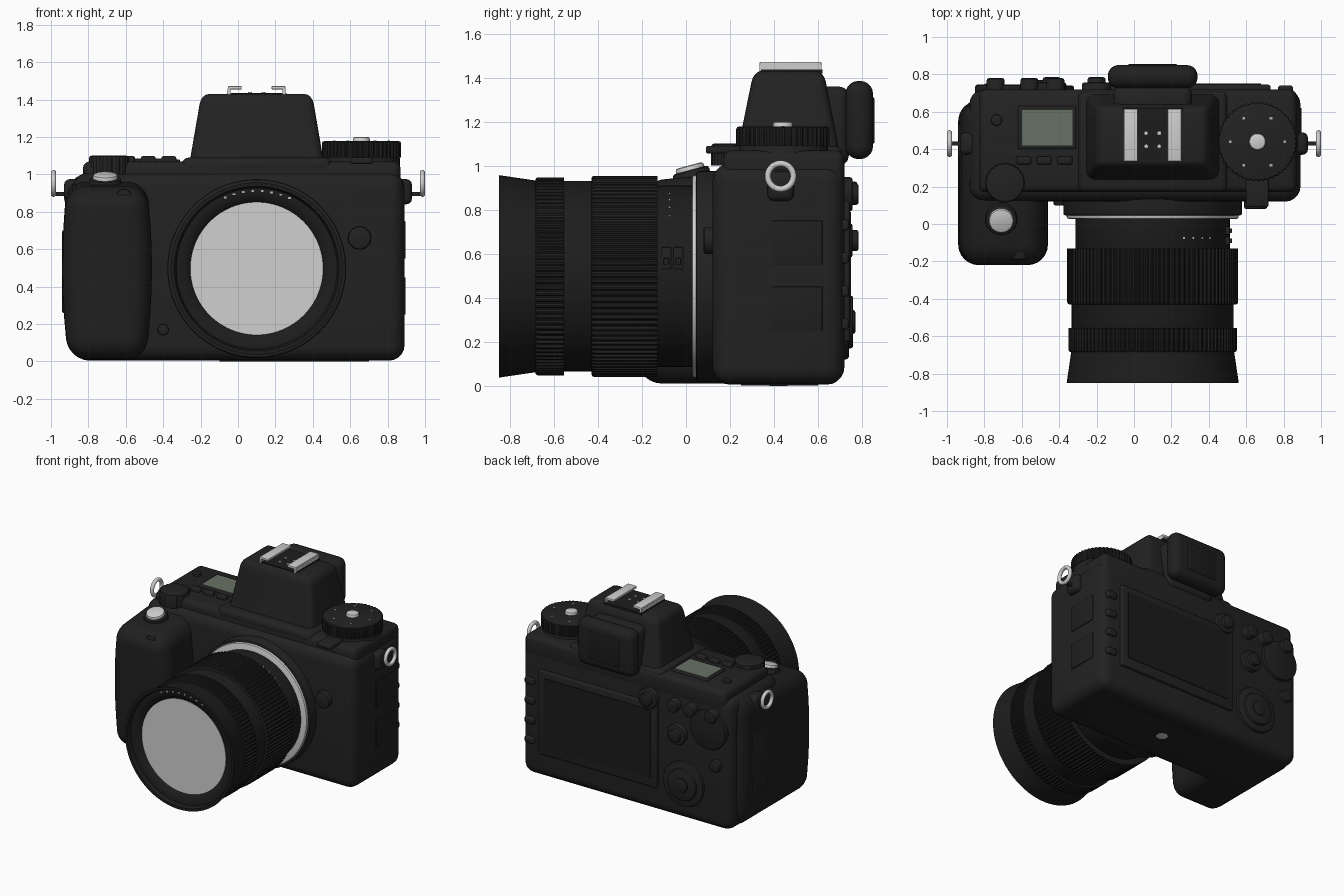
import bpy, bmesh
from math import sin, cos, pi, radians
from mathutils import Matrix, Vector

old = bpy.data.objects.get("Cube")
if old:
    bpy.data.objects.remove(old, do_unlink=True)


def material(name, red, green, blue):
    mat = bpy.data.materials.new(name)
    mat.use_nodes = True
    mat.diffuse_color = (red, green, blue, 1)
    shader = mat.node_tree.nodes["Principled BSDF"]
    shader.inputs["Base Color"].default_value = (red, green, blue, 1)
    shader.inputs["Roughness"].default_value = .6
    return mat


def grey(name, level):
    return material(name, level, level, level)


BODY = grey("body_black", .016)
RUBBER = grey("rubber_black", .014)
BARREL = grey("barrel_black", .012)
SCREEN = grey("screen_black", .011)
SILVER = grey("silver", .62)
GLASS = grey("front_glass_grey", .63)
MARK = grey("mark_grey", .45)
PANEL = material("panel_green_grey", .14, .17, .13)


def finish(name, bm, mat):
    bmesh.ops.recalc_face_normals(bm, faces=bm.faces)
    mesh = bpy.data.meshes.new(name)
    bm.to_mesh(mesh)
    bm.free()
    mesh.materials.append(mat)
    mesh.shade_smooth()
    mesh.set_sharp_from_angle(angle=radians(35))
    part = bpy.data.objects.new(name, mesh)
    bpy.context.collection.objects.link(part)
    return part


def box(name, x, y, z, mat=BODY, bevel=0, segments=3, reshape=None):
    # Box between the given limits; reshape bends its vertices
    bm = bmesh.new()
    bmesh.ops.create_cube(bm, size=1)
    for vert in bm.verts:
        vert.co = [(low + high) / 2 + c * (high - low) for (low, high), c in zip((x, y, z), vert.co)]
    if bevel:
        bmesh.ops.bevel(bm, geom=bm.edges[:], offset=bevel, segments=segments,
                        profile=.5, affect='EDGES', clamp_overlap=True)
    if reshape:
        for step in range(1, 8):
            height = z[0] + (z[1] - z[0]) * step / 8
            bmesh.ops.bisect_plane(bm, geom=bm.verts[:] + bm.edges[:] + bm.faces[:],
                                   plane_co=(0, 0, height), plane_no=(0, 0, 1))
        for vert in bm.verts:
            reshape(vert.co)
    return finish(name, bm, mat)


def lathe(name, axis, center, profile, mat=BODY, sides=48, rib=0):
    # profile holds (position along axis, radius); rib is the depth of edge grooves
    bm = bmesh.new()
    rows = []
    for along, radius in profile:
        row = []
        for i in range(sides):
            r = radius - rib * (i % 4 > 1)
            u = center[0] + r * cos(2 * pi * i / sides)
            v = center[1] + r * sin(2 * pi * i / sides)
            row.append(bm.verts.new({'x': (along, u, v), 'y': (u, along, v), 'z': (u, v, along)}[axis]))
        rows.append(row)
    for a, b in zip(rows, rows[1:]):
        for i in range(sides):
            bm.faces.new((a[i - 1], a[i], b[i], b[i - 1]))
    bm.faces.new(rows[0])
    bm.faces.new(rows[-1])
    return finish(name, bm, mat)


def disc(name, axis, center, base, top, radius, mat=BODY, sides=48, rib=0):
    # Cylinder with a softened rim at its top end
    soft = min(radius / 4, .012)
    drop = soft if top > base else -soft
    profile = [(base, radius), (top - drop, radius),
               (top - drop * .3, radius - soft * .3), (top, radius - soft)]
    return lathe(name, axis, center, profile, mat, sides, rib)


def around(center, radius, degrees):
    return center[0] + radius * cos(radians(degrees)), center[1] + radius * sin(radians(degrees))


def span(middle, half):
    return middle - half, middle + half


# Body shell and top deck
box("body", x=(-.88, .89), y=(.12, .72), z=(.005, 1.01), bevel=.08, segments=5)
box("top_deck", x=(-.83, .87), y=(.17, .72), z=(.9, 1.07), bevel=.04)
box("base_plate", x=(-.1, .7), y=(.25, .6), z=(0, .02))
LENS = (.1, .497)
disc("tripod_socket", 'z', (LENS[0], .42), base=.01, top=-.001, radius=.05, mat=SILVER)


# Viewfinder hump narrows upwards
def taper(co):
    rise = (co.z - 1) / .43
    co.x = LENS[0] + (co.x - LENS[0]) * (1 - .2 * rise)
    co.y = .47 + (co.y - .47) * (1 - .35 * rise)


box("viewfinder_hump", x=span(LENS[0], .37), y=(.22, .71), z=(.98, 1.43),
    bevel=.05, segments=4, reshape=taper)
box("hump_foot", x=span(LENS[0], .4), y=(.17, .71), z=(1, 1.09), bevel=.035)


# Hand grip bulges at mid height and slopes down to the front
def grip_shape(co):
    middle = -.7
    co.x = middle + (co.x - middle) * (1 - .6 * (co.z - .5) ** 2)
    co.z += .8 * min(co.y, .2) * max(0, co.z - .7)


box("hand_grip", x=(-.94, -.46), y=(-.22, .66), z=(.01, .96), mat=RUBBER,
    bevel=.11, segments=6, reshape=grip_shape)
box("card_door", x=(-.94, -.9), y=(.36, .53), z=(.26, .7), bevel=.006)
disc("grip_button", 'y', (-.61, .88), base=-.08, top=-.19, radius=.042)

# Shutter button, tilted towards the front
tilt = Matrix.Translation((-.71, .02, .98)) @ Matrix.Rotation(radians(15), 4, 'X')
collar = disc("shutter_collar", 'z', (0, 0), base=-.06, top=0, radius=.085)
shutter = disc("shutter_button", 'z', (0, 0), base=-.01, top=.022, radius=.066, mat=SILVER)
for part in (collar, shutter):
    part.data.transform(tilt)

# Right deck controls
disc("front_wheel", 'z', (-.69, .22), base=1, top=1.1, radius=.106, sides=120, rib=.004)
disc("deck_button", 'z', (-.735, .555), base=1, top=1.085, radius=.03)
box("top_panel_frame", x=(-.62, -.31), y=(.4, .63), z=(1, 1.08), bevel=.008)
box("top_panel", x=(-.6, -.33), y=(.42, .61), z=(1.075, 1.084), mat=PANEL)
for i in range(3):
    box("top_button", x=span(-.59 + .11 * i, .04), y=span(.34, .022), z=(1, 1.098), bevel=.012)

# Mode dial
DIAL = (.66, .44)
disc("dial_base", 'z', DIAL, base=1, top=1.1, radius=.205)
disc("mode_dial", 'z', DIAL, base=1.09, top=1.178, radius=.212, sides=192, rib=.006)
disc("dial_lock", 'z', DIAL, base=1.1, top=1.2, radius=.045, mat=SILVER)
for degrees in range(0, 360, 60):
    u, v = around(DIAL, .145, degrees)
    box("dial_mark", x=span(u, .007), y=span(v, .007), z=(1.175, 1.181), mat=MARK)
box("front_tab", x=span(DIAL[0], .06), y=(.09, .25), z=(1.055, 1.09), bevel=.012)

# Accessory shoe
box("shoe_floor", x=span(LENS[0], .16), y=(.34, .62), z=(1.42, 1.436), mat=BARREL)
for side in (-1, 1):
    rail = LENS[0] + side * .117
    box("shoe_rail", x=span(rail, .037), y=(.335, .615), z=(1.455, 1.472), mat=SILVER, bevel=.004)
    box("shoe_wall", x=span(rail + side * .03, .008), y=(.335, .615), z=(1.42, 1.46), mat=SILVER)
for degrees in range(45, 360, 90):
    disc("shoe_contact", 'z', around((LENS[0], .45), .05, degrees), base=1.43, top=1.441,
         radius=.011, mat=SILVER, sides=12)

# Eyepiece
box("eyepiece_mount", x=span(LENS[0], .21), y=(.58, .74), z=(1, 1.36), bevel=.045)
box("eyecup", x=span(LENS[0], .24), y=(.725, .85), z=(1.03, 1.385), mat=RUBBER, bevel=.058, segments=5)
box("eyepiece_window", x=span(LENS[0], .13), y=(.84, .856), z=(1.1, 1.31), mat=SCREEN, bevel=.006)

# Strap lugs and rings on both sides
for side in (-1, 1):
    box("strap_lug", x=span(side * .88, .05), y=span(.43, .06), z=(.84, .975), bevel=.03)
    box("strap_pin", x=span(side * .94, .045), y=span(.43, .01), z=span(.895, .01))
    bpy.ops.mesh.primitive_torus_add(location=(side * .986, .43, .952), rotation=(0, pi / 2, 0),
                                     major_radius=.058, minor_radius=.014)
    strap_ring = bpy.context.object
    strap_ring.name = "strap_ring"
    strap_ring.data.materials.append(SILVER)
    strap_ring.data.shade_smooth()

# Socket doors on the left side
for middle in (.35, .65):
    box("socket_door", x=(.87, .896), y=(.39, .62), z=span(middle, .1), mat=RUBBER, bevel=.004)

# Rear monitor and its button column
box("monitor_frame", x=(-.27, .73), y=(.69, .745), z=(.2, .84), bevel=.012)
box("monitor_screen", x=(-.22, .68), y=(.74, .75), z=(.27, .79), mat=SCREEN)
for i in range(4):
    box("rear_left_button", x=span(.81, .04), y=(.68, .74), z=span(.28 + .15 * i, .025), bevel=.012)

# Rear thumb rest, control pad and buttons
disc("thumb_rest", 'y', (-.7, .76), base=.62, top=.745, radius=.15, mat=RUBBER)
PAD = (-.49, .29)
for name, radius, top in (("control_pad", .17, .74), ("control_ring", .12, .76), ("control_center", .055, .77)):
    disc(name, 'y', PAD, base=.66, top=top, radius=radius)
for x in (-.42, -.56, -.74):
    disc("rear_top_button", 'y', (x, .88), base=.66, top=.78, radius=.048)
for name, place in (("mode_switch", (-.2, .87)), ("joystick", (-.44, .66))):
    disc(name + "_base", 'y', place, base=.66, top=.757, radius=.078)
    disc(name, 'y', place, base=.66, top=.785, radius=.048)
disc("rear_low_button", 'y', (-.76, .5), base=.66, top=.75, radius=.045)

# Front controls and lens mount
disc("lens_release", 'y', (.65, .66), base=.15, top=.08, radius=.062)
disc("front_button", 'y', (-.4, .17), base=.15, top=.1, radius=.03)
disc("mount_flange", 'y', LENS, base=.16, top=.045, radius=.478, sides=96)
disc("mount_ring", 'y', LENS, base=.06, top=.027, radius=.46, mat=SILVER, sides=96)

# Lens barrel bands, from the mount forward
disc("rear_barrel", 'y', LENS, base=.04, top=-.15, radius=.412, mat=BARREL, sides=96)
disc("middle_barrel", 'y', LENS, base=-.14, top=-.7, radius=.433, mat=BARREL, sides=96)
for name, back, front, radius in (("zoom_ring", -.13, -.43, .457), ("focus_ring", -.555, -.685, .45)):
    disc(name, 'y', LENS, base=back, top=front, radius=radius, mat=RUBBER, sides=400, rib=.008)

# Flared front barrel with a stepped, hollow rim
RIM, FRONT = .46, -.85
lathe("front_barrel", 'y', LENS, [(-.68, .435), (FRONT, RIM), (FRONT, RIM - .02), (FRONT + .03, RIM - .03),
                                  (FRONT + .03, .4), (FRONT + .05, .36), (FRONT + .06, .354)],
      mat=BARREL, sides=96)
lathe("front_glass", 'y', LENS, [(FRONT + .07, .355), (FRONT + .053, .355)], mat=GLASS, sides=96)

# Lens switches
for y in (-.09, -.035):
    box("lens_switch_plate", x=(.48, .512), y=span(y, .022), z=span(.58, .05), bevel=.004)
    box("lens_switch", x=(.5, .525), y=span(y, .012), z=span(.565, .015), bevel=.004)

# Small index marks on the front rim and the rear barrel
for i in range(8):
    u, v = around(LENS, .415, 65 + 7 * i)
    box("rim_mark", x=span(u, .007), y=span(FRONT + .028, .004), z=span(v, .005), mat=MARK)
for i in range(4):
    u, v = around(LENS, .412, 42 + 8 * i)
    box("barrel_mark", x=span(u, .006), y=span(-.075, .005), z=span(v, .004), mat=MARK)
